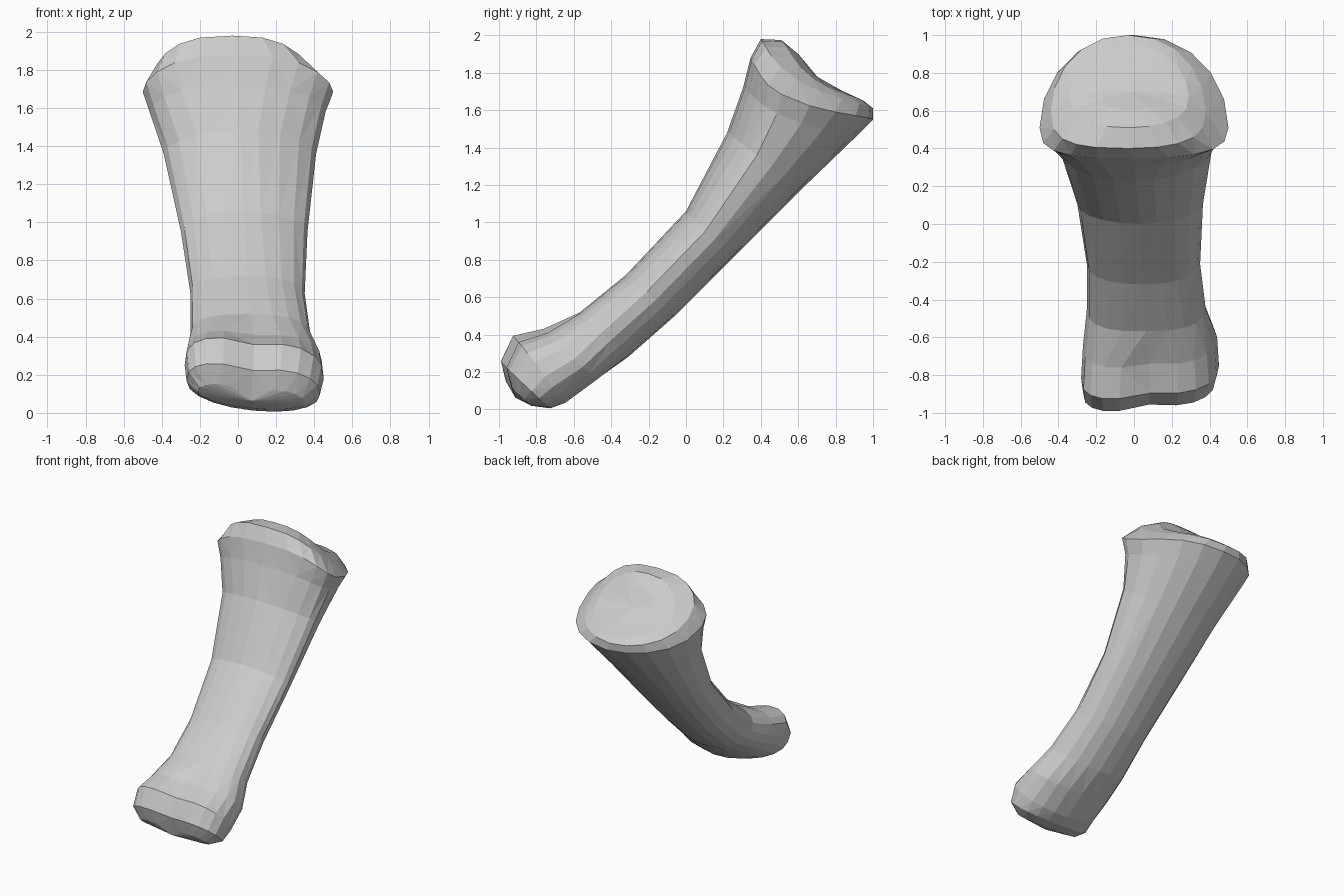
import bpy, bmesh, math
from mathutils import Vector

if "Cube" in bpy.data.objects:
    bpy.data.objects.remove(bpy.data.objects["Cube"])

bone_grey = bpy.data.materials.new("bone_grey")
bone_grey.diffuse_color = (0.6, 0.6, 0.6, 1)
bone_grey.use_nodes = True
bone_grey.node_tree.nodes["Principled BSDF"].inputs["Base Color"].default_value = bone_grey.diffuse_color

SIDES = 20
# front y, front z, back y, back z, left x, right x,
# widest point (0 front..1 back), front squareness
STATIONS = [
    (-.955, .14, -.83, .025, -.21, .35, .5, 2.7),
    (-.985, .25, -.73, .012, -.27, .43, .5, 2.9),
    (-.92, .39, -.65, .04, -.28, .45, .5, 2.9),
    (-.76, .43, -.48, .16, -.27, .44, .5, 2.8),
    (-.57, .52, -.31, .28, -.25, .38, .45, 2.6),
    (-.32, .72, -.06, .50, -.25, .35, .42, 2.3),
    (0, 1.06, .25, .81, -.30, .365, .42, 2.0),
    (.22, 1.48, .62, 1.18, -.39, .41, .4, 1.9),
    (.305, 1.72, .90, 1.45, -.465, .46, .34, 2.3),
    (.345, 1.88, 1.0, 1.55, -.50, .50, .32, 2.6),
    (.40, 1.98, 1.0, 1.61, -.44, .38, .40, 2.7),
    (.51, 1.975, .95, 1.65, -.34, .29, .45, 2.4),
    (.60, 1.90, .84, 1.70, -.18, .14, .5, 2.1),
]


def ring(fy, fz, by, bz, xl, xr, wide, square):
    """Cross-section: squarish towards the front, rounded towards the back."""
    front, back = Vector((0, fy, fz)), Vector((0, by, bz))
    across = back - front
    axis = Vector((0, -across.z, across.y)).normalized()
    mid, half = (xl + xr) / 2, (xr - xl) / 2
    sag = half * min(.2, max(0, fz - 1.6) * .9)           # head sides droop
    tilt = .1 * min(1, max(0, (-.55 - fy) / .3))          # condyles lean
    groove = .4 * tilt
    points = []
    for i in range(SIDES):
        a = 2 * math.pi * i / SIDES
        s, c = math.sin(a), math.cos(a)
        power = 2 / 2.1
        if c > 0:
            power = 2 / (square - .25 if s > 0 else square)
        u = math.copysign(abs(s) ** power, s)
        v = math.copysign(abs(c) ** power, c)
        t = wide - v * (wide if v > 0 else 1 - wide)
        p = front + across * t
        p.x = mid + half * u
        p -= axis * sag * abs(u) ** 3
        p += Vector((0, .9, -1)) * tilt * (p.x - .08)
        if v > 0:
            p += across.normalized() * groove * max(0, 1 - abs(u) * 1.8)
        points.append(p)
    return points


# Whole bone: shaft with condyles below and a dished head above
bm = bmesh.new()
rings = [[bm.verts.new(p) for p in ring(*s)] for s in STATIONS]
for lower, upper in zip(rings, rings[1:]):
    for i in range(SIDES):
        j = (i + 1) % SIDES
        bm.faces.new((lower[i], lower[j], upper[j], upper[i]))
for end, push in ((rings[0], -.02), (rings[-1], -.01)):
    centre = bm.verts.new(sum((v.co for v in end), Vector((0, push, push)) * SIDES) / SIDES)
    for i in range(SIDES):
        bm.faces.new((end[i], end[(i + 1) % SIDES], centre))
bmesh.ops.triangulate(bm, faces=bm.faces[:], quad_method='SHORT_EDGE')
bmesh.ops.recalc_face_normals(bm, faces=bm.faces[:])

mesh = bpy.data.meshes.new("finger_bone")
bm.to_mesh(mesh)
bm.free()
mesh.materials.append(bone_grey)
bpy.context.collection.objects.link(bpy.data.objects.new("finger_bone", mesh))
